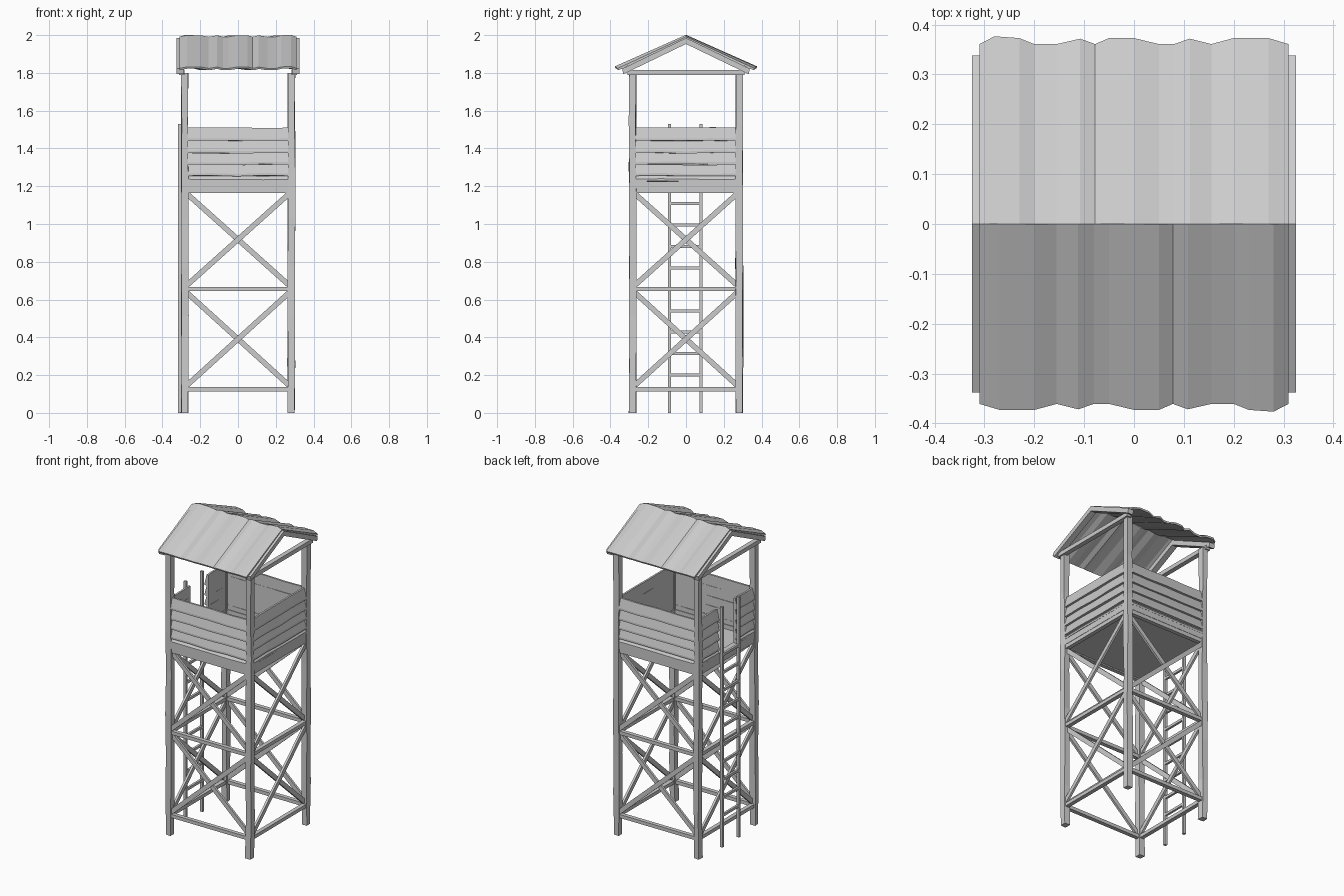
import bpy, bmesh, math, random
from mathutils import Vector, Matrix

if "Cube" in bpy.data.objects:
    bpy.data.objects.remove(bpy.data.objects["Cube"])

random.seed(4)


def finish(name, bm, mat=None):
    if mat:
        bm.transform(mat)
    bmesh.ops.recalc_face_normals(bm, faces=bm.faces)
    me = bpy.data.meshes.new(name)
    bm.to_mesh(me)
    bm.free()
    ob = bpy.data.objects.new(name, me)
    bpy.context.collection.objects.link(ob)
    return ob


def loft(name, rings, mat=None):
    """Skin a list of closed rings and cap both ends."""
    bm = bmesh.new()
    rows = [[bm.verts.new(p) for p in r] for r in rings]
    n = len(rows[0])
    for a, b in zip(rows, rows[1:]):
        for i in range(n):
            bm.faces.new((a[i], a[(i + 1) % n], b[(i + 1) % n], b[i]))
    bm.faces.new(rows[0])
    bm.faces.new(rows[-1])
    return finish(name, bm, mat)


def beam(name, p, q, depth, width, mat=None, side=(0, 1, 0), segs=1, wobble=0.0):
    """Square timber from p to q; depth is measured along 'side'."""
    p, q = Vector(p), Vector(q)
    s = Vector(side)
    t = (q - p).normalized().cross(s).normalized()
    rings = []
    for k in range(segs + 1):
        c = p.lerp(q, k / segs)
        ring = []
        for a, b in ((-1, -1), (1, -1), (1, 1), (-1, 1)):
            j = Vector([random.uniform(-wobble, wobble) for _ in range(2)] + [0])
            ring.append(c + s * a * depth / 2 + t * b * width / 2 + j)
        rings.append(ring)
    return loft(name, rings, mat)


# Corner posts, slightly uneven like hewn wood
C = 0.282
for sx in (-1, 1):
    for sy in (-1, 1):
        beam("corner_post", (sx * C, sy * C, 0), (sx * C, sy * C, 1.80),
             0.037, 0.037, segs=7, wobble=0.003)


# Lapped plank with bowed edges, lying on the front side
def plank(x0, x1, z0, z1, mat):
    rings = []
    for k in range(5):
        x = x0 + (x1 - x0) * k / 4
        e = random.uniform(-0.003, 0.003) if 0 < k < 4 else 0
        rings.append([(x, -0.272, z0), (x, -0.298, z0 + e), (x, -0.298, z0 + 0.012 + e),
                      (x, -0.284, z1 + e), (x, -0.272, z1 + e)])
    loft("wall_plank", rings, mat)


# Four sides: rails, cross braces, platform edge and plank walls
levels = [1.225, 1.255, 1.315, 1.375, 1.44, 1.51]
for k in range(4):
    R = Matrix.Rotation(k * math.pi / 2, 4, 'Z')
    E = 0.268
    for z in (0.125, 0.655):
        beam("cross_rail", (-E, -C, z), (E, -C, z), 0.026, 0.022, R)
    for z0, z1 in ((0.148, 0.634), (0.678, 1.158)):
        beam("brace", (-E, -C - 0.006, z0), (E, -C - 0.006, z1), 0.014, 0.028, R)
        beam("brace", (-E, -C + 0.006, z1), (E, -C + 0.006, z0), 0.014, 0.028, R)
    beam("platform_bearer", (-E, -C, 1.177), (E, -C, 1.177), 0.026, 0.024, R)
    beam("platform_edge", (-E, -C, 1.207), (E, -C, 1.207), 0.03, 0.036, R)
    # The left side (k == 3) has the ladder opening
    spans = [(-E, -0.09), (0.09, E)] if k == 3 else [(-E, E)]
    for x0, x1 in spans:
        for z0, z1 in zip(levels, levels[1:]):
            plank(x0, x1, z0, z1, R)

# Platform floor
beam("platform_floor", (-0.272, 0, 1.185), (0.272, 0, 1.185), 0.544, 0.024)

# Ladder on the left side
for y in (-0.088, 0.08):
    beam("ladder_rail", (-0.309, y, 0), (-0.309, y, 1.53), 0.016, 0.018)
for i in range(10):
    z = 0.2 + i * 0.1135
    beam("ladder_rung", (-0.309, -0.085, z), (-0.309, 0.078, z), 0.014, 0.016, side=(1, 0, 0))

# Gable frames: tie beam and two rafters at each end
for sx in (-1, 1):
    x = sx * 0.306
    beam("gable_tie", (sx * 0.297, -0.31, 1.802), (sx * 0.297, 0.31, 1.802), 0.03, 0.026, side=(1, 0, 0))
    for sy in (-1, 1):
        prof = [(0, 1.985), (sy * 0.338, 1.822), (sy * 0.332, 1.793), (0, 1.953)]
        loft("rafter", [[(x + d, y, z) for y, z in prof] for d in (-0.019, 0.019)])

# Corrugated roof sheets: (x, wave height) along the eave
wave = [(-.31, 0), (-.28, 1.3), (-.23, 1), (-.2, 0), (-.155, 0), (-.108, .9), (-.078, 0),
        (-.05, 1), (0, 1), (.05, 0), (.08, 0), (.112, .9), (.155, 0), (.2, 1), (.27, 1), (.31, 0)]
for sy in (-1, 1):
    rings = []
    for x, h in wave:
        x = x if sy > 0 else -x
        lift = 0.008 * h
        y, ze, zr = sy * (0.361 + 0.012 * h), 1.824 + lift, 1.991 + lift
        rings.append([(x, 0, zr), (x, y, ze), (x, y - sy * 0.004, ze - 0.01), (x, 0, zr - 0.011)])
    loft("roof_sheet", rings)
